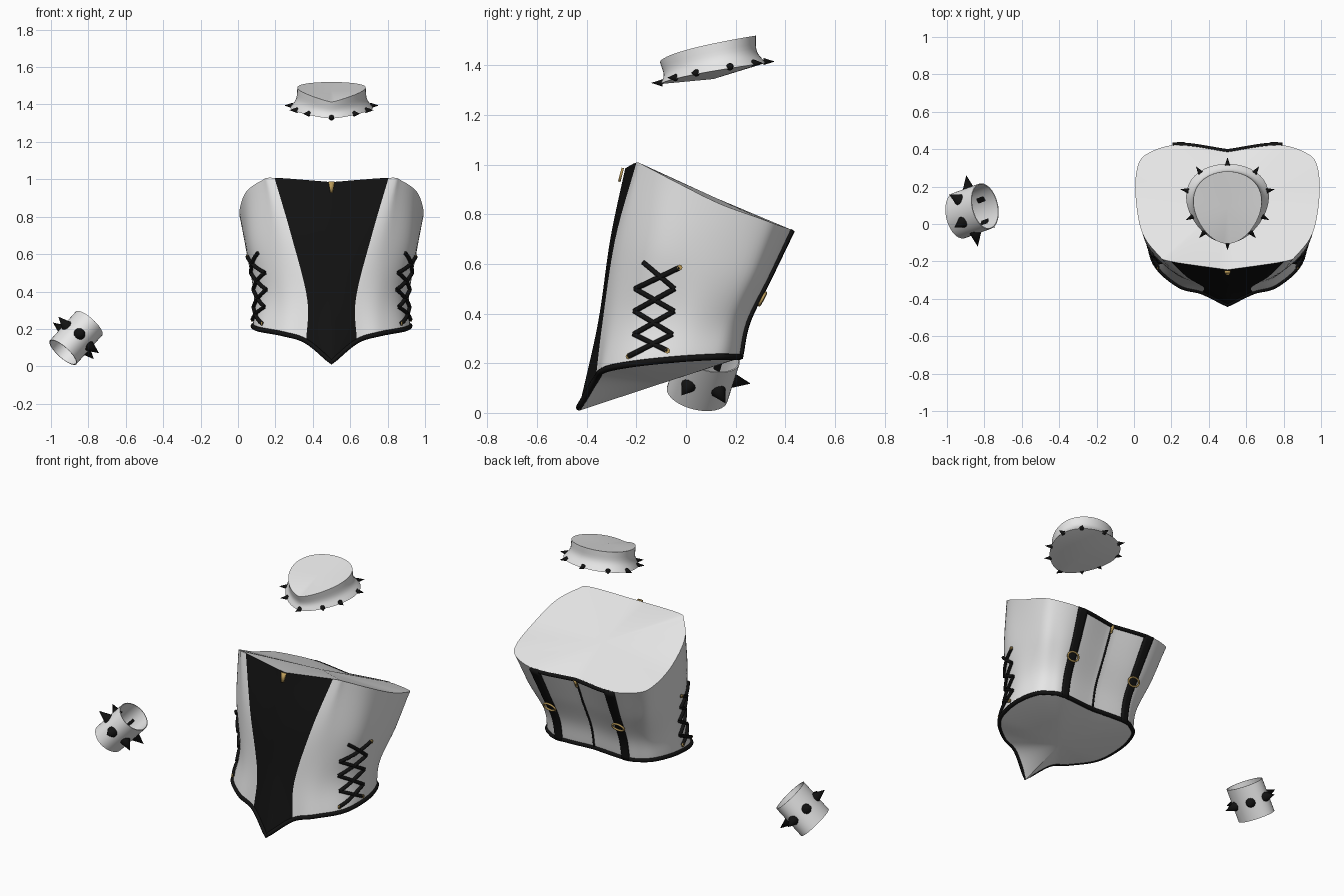
import bpy, math
from mathutils import Vector
from mathutils.bvhtree import BVHTree

if "Cube" in bpy.data.objects:
    bpy.data.objects.remove(bpy.data.objects["Cube"])


def material(name, rgb):
    m = bpy.data.materials.new(name)
    m.diffuse_color = (*rgb, 1)
    m.use_nodes = True
    m.node_tree.nodes["Principled BSDF"].inputs["Base Color"].default_value = m.diffuse_color
    return m


WHITE = material("white_leather", (0.8, 0.8, 0.8))
BLACK = material("black_trim", (0.006, 0.006, 0.006))
GOLD = material("gold_metal", (0.5, 0.33, 0.1))
CX = 0.5  # corset and collar share this x centre


def add_mesh(name, verts, faces, mats, x=0.0, rule=None, angle=40):
    me = bpy.data.meshes.new(name)
    me.from_pydata([tuple(v) for v in verts], [], faces)
    for m in mats:
        me.materials.append(m)
    if rule:
        for p in me.polygons:
            p.material_index = rule(p.index)
    me.shade_smooth()
    me.set_sharp_from_angle(angle=math.radians(angle))
    ob = bpy.data.objects.new(name, me)
    ob.location.x = x
    bpy.context.collection.objects.link(ob)
    return ob


def tube(name, pts, r, mat, cyclic=False):
    cu = bpy.data.curves.new(name, 'CURVE')
    cu.dimensions = '3D'
    cu.bevel_depth = r
    cu.bevel_resolution = 2
    cu.use_fill_caps = True
    sp = cu.splines.new('POLY')
    sp.points.add(len(pts) - 1)
    for q, p in zip(sp.points, pts):
        q.co = (*p, 1)
    sp.use_cyclic_u = cyclic
    cu.materials.append(mat)
    ob = bpy.data.objects.new(name, cu)
    ob.location.x = CX
    bpy.context.collection.objects.link(ob)


def spike(name, base, direction, r, length, x=0.0):
    d = Vector(direction).normalized()
    a = d.orthogonal().normalized()
    b = d.cross(a)
    n = 12
    base = Vector(base) - d * 0.006
    vs = [base + r * (a * math.cos(2 * math.pi * k / n) + b * math.sin(2 * math.pi * k / n)) for k in range(n)]
    vs.append(base + d * (length + 0.006))
    fs = [(k, (k + 1) % n, n) for k in range(n)] + [tuple(reversed(range(n)))]
    add_mesh(name, vs, fs, [BLACK], x)


# Corset: columns from front centre to back centre, each from hem to top edge
COLS = [
    [(0, -.434, .008), (0, -.355, .36), (0, -.305, .70), (0, -.245, .985)],
    [(.136, -.365, .125), (.13, -.337, .36), (.215, -.285, .70), (.305, -.20, 1.008)],
    [(.26, -.33, .165), (.26, -.285, .38), (.33, -.225, .69), (.37, -.165, .995)],
    [(.39, -.21, .19), (.37, -.165, .39), (.43, -.11, .66), (.455, -.05, .935)],
    [(.42, -.03, .21), (.415, 0, .38), (.455, .06, .62), (.49, .13, .845)],
    [(.385, .12, .22), (.385, .15, .37), (.435, .24, .57), (.484, .294, .785)],
    [(.32, .185, .22), (.33, .215, .37), (.37, .305, .56), (.43, .375, .755)],
    [(.235, .215, .22), (.235, .247, .37), (.245, .335, .55), (.26, .425, .737)],
    [(0, .20, .22), (0, .23, .37), (0, .31, .55), (0, .39, .735)],
]
COLS = [[Vector(p) for p in c] for c in COLS]


def spline(ps, t):
    i = min(int(t), len(ps) - 2)
    f = t - i
    b, c = ps[i], ps[i + 1]
    a = ps[i - 1] if i > 0 else 2 * b - c
    d = ps[i + 2] if i + 2 < len(ps) else 2 * c - b
    return 0.5 * (2 * b + (c - a) * f + (2 * a - 5 * b + 4 * c - d) * f * f + (3 * b - a - 3 * c + d) * f ** 3)


def surf(u, v):
    """Point on the corset: u 0..16 right round (8 = back centre), v 0..3 upward."""
    u %= 16
    flip = u > 8
    p = spline([spline(c, v) for c in COLS], 16 - u if flip else u)
    return Vector((-p.x, p.y, p.z)) if flip else p


def normal(u, v):
    e = 0.02
    v = min(max(v, e), 3 - e)
    return (surf(u + e, v) - surf(u - e, v)).cross(surf(u, v + e) - surf(u, v - e)).normalized()


def off(u, v, h):
    return surf(u, v) + normal(u, v) * h


N, R = 96, 24
verts = [surf(16 * i / N, 3 * j / R) for j in range(R + 1) for i in range(N)]
faces = [(j * N + i, j * N + (i + 1) % N, (j + 1) * N + (i + 1) % N, (j + 1) * N + i)
         for j in range(R) for i in range(N)]
tree = BVHTree.FromPolygons(verts, faces)
top, low = len(verts), len(verts) + 1
verts += [Vector((0, .12, .866)), Vector((0, -.10, .118))]
faces += [(R * N + i, R * N + (i + 1) % N, top) for i in range(N)]
faces += [((i + 1) % N, i, low) for i in range(N)]
# Black front panel lies between the first columns on either side of centre
panel = N // 16
add_mesh("corset_body", verts, faces, [WHITE, BLACK], CX,
         lambda k: int(k < N * R and (k % N < panel or k % N >= N - panel)))

# Hem binding, back top binding and back zip
tube("hem_binding", [off(16 * i / N, 0.04, 0) for i in range(N)], .013, BLACK, True)
tube("back_top_binding", [off(7 + 2 * i / 24, 2.96, .002) for i in range(25)], .012, BLACK)
tube("back_zip", [off(8, 3 * i / 24, .002) for i in range(25)], .006, BLACK)


# Back straps with gold rings
def strip(name, u0, u1, v0, v1, h, mat, rows=20):
    us = [u0 + (u1 - u0) * k / 4 for k in range(5)]
    vs = [off(u, v0 + (v1 - v0) * j / rows, h) for j in range(rows + 1) for u in us]
    fs = [(j * 5 + k, j * 5 + k + 1, j * 5 + k + 6, j * 5 + k + 5) for j in range(rows) for k in range(4)]
    ob = add_mesh(name, vs, fs, [mat], CX)
    m = ob.modifiers.new("thickness", 'SOLIDIFY')
    m.thickness = .016
    m.offset = 0


for side, u, du in (("right", 7, .13), ("left", 9, -.13)):
    strip("back_strap_" + side, u - du * 1.2, u + du, 0, 3, .006, BLACK)
    nrm = normal(u, 1.55)
    across = (surf(u + .1, 1.55) - surf(u - .1, 1.55)).normalized()
    up = nrm.cross(across)
    c = off(u, 1.55, .018)
    ring = [c + across * .04 * math.cos(t * math.pi / 8) + up * .028 * math.sin(t * math.pi / 8) for t in range(16)]
    tube("strap_ring_" + side, ring, .006, GOLD, True)


# Zip pulls, front and back
def pull(name, u, v_top, v_end, w):
    side = Vector((1, 0, 0))
    a, b = off(u, v_top, .01), off(u, v_end, .012)
    vs = [a - side * w, a + side * w, b + side * w * .4, b - side * w * .4]
    m = add_mesh(name, vs, [(0, 1, 2, 3)], [GOLD], CX).modifiers.new("thickness", 'SOLIDIFY')
    m.thickness = .01
    m.offset = 0


pull("front_zip_pull", 0, 3, 2.8, .017)
pull("back_zip_pull", 8, 2.97, 2.72, .01)


# Side lacing: crossed cords laid on the body
def on_side(y, z, s):
    hit = tree.ray_cast(Vector((s * 2, y, z)), Vector((-s, 0, 0)))[0]
    return Vector((hit.x + s * .008, y, z))


FRONT = [(-.172, .606), (-.205, .50), (-.208, .41), (-.21, .317), (-.232, .228)]
BACK = [(-.025, .586), (-.046, .50), (-.048, .41), (-.055, .317), (-.075, .25)]
for s, side in ((1, "right"), (-1, "left")):
    for k in range(4):
        for a, b, tag in ((FRONT[k], BACK[k + 1], "a"), (BACK[k], FRONT[k + 1], "b")):
            pts = [on_side(a[0] + (b[0] - a[0]) * t / 8, a[1] + (b[1] - a[1]) * t / 8, s) for t in range(9)]
            tube(f"lace_{side}_{k}{tag}", pts, .0105, BLACK)
    for k, (y, z) in enumerate((BACK[0], BACK[4], FRONT[4])):
        p = on_side(y, z, s)
        tube(f"eyelet_{side}_{k}", [p, p + Vector((s * .008, 0, 0))], .011, GOLD)


# Collar: egg-shaped rings lofted from lower to upper edge, with closed ends
def collar_point(t, k):
    w, yc, r = [(.218, .11, .212), (.187, .098, .188), (.18, .088, .193)][k]
    y = yc - r * math.cos(t)
    f = (1 - math.cos(t)) / 2
    lo, hi = 1.325 + .085 * f ** .7, 1.413 + .107 * f ** .6
    return Vector((w * math.sin(t) * (1 - .18 * math.cos(t)), y, lo + (hi - lo) * (0, .42, 1)[k]))


M, K = 48, 8
cv = [spline([collar_point(2 * math.pi * i / M, k) for k in range(3)], 2 * j / K)
      for j in range(K + 1) for i in range(M)]
cf = [(j * M + i, j * M + (i + 1) % M, (j + 1) * M + (i + 1) % M, (j + 1) * M + i)
      for j in range(K) for i in range(M)]
n = len(cv)
cv += [Vector((0, .09, 1.475)), Vector((0, .11, 1.345))]
cf += [(K * M + i, K * M + (i + 1) % M, n) for i in range(M)]
cf += [((i + 1) % M, i, n + 1) for i in range(M)]
add_mesh("collar", cv, cf, [WHITE], CX)
angles = [.74, 1.23, 1.91, 2.5]
for k, t in enumerate([0, math.pi] + angles + [-a for a in angles]):
    p = collar_point(t, 0) * .88 + collar_point(t, 1) * .12
    tan = collar_point(t + .01, 0) - collar_point(t - .01, 0)
    spike(f"collar_spike_{k}", p, (tan.y, -tan.x, 0), .015, .04, CX)

# Wristband: open tilted oval cuff with six spikes
C = Vector((-.866, .07, .152))
axis = Vector((.139, .05, .155))
d = axis.normalized()
e1 = (Vector((0, 1, 0)) - d * d.y).normalized()
e2 = d.cross(e1)


def cuff(a, f, inset=0):
    return C + axis * f + e1 * (.126 - inset) * math.cos(a) + e2 * (.095 - inset) * math.sin(a)


W = 40
rings = [(-.5, 0), (.5, 0), (.5, .005), (-.5, .005)]
wv = [cuff(2 * math.pi * i / W, f, q) for f, q in rings for i in range(W)]
wf = [(j * W + i, j * W + (i + 1) % W, (j + 1) % 4 * W + (i + 1) % W, (j + 1) % 4 * W + i)
      for j in range(4) for i in range(W)]
add_mesh("wristband", wv, wf, [WHITE])
for k in range(6):
    a = k * math.pi / 3
    out = e1 * math.cos(a) / .126 + e2 * math.sin(a) / .095
    spike(f"wristband_spike_{k}", cuff(a, 0), out, .032, .07)
